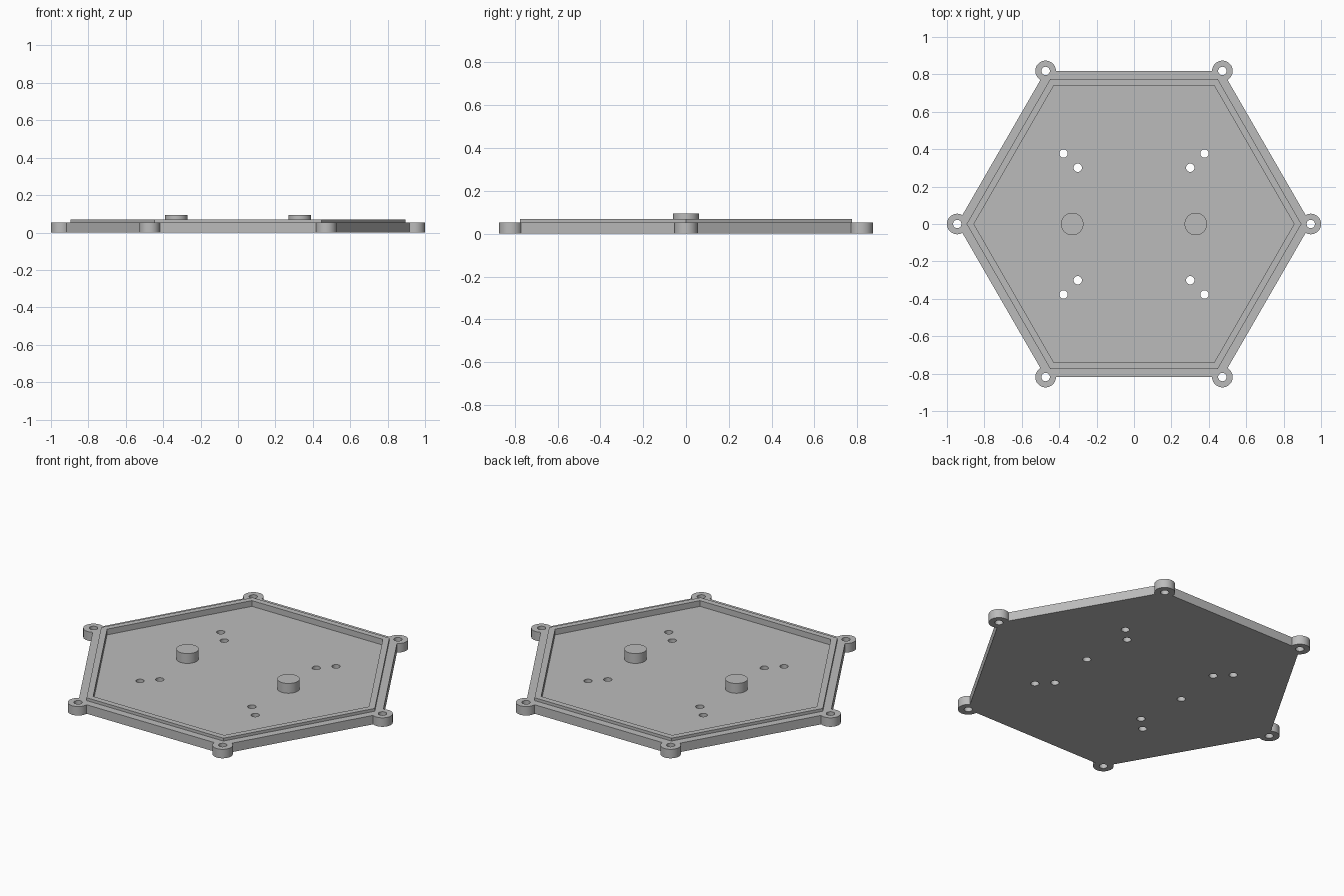
import bpy, bmesh, math
from math import cos, sin, pi

if "Cube" in bpy.data.objects:
    bpy.data.objects.remove(bpy.data.objects["Cube"])

CORNER_R, BOSS_R, HOLE_R = 0.945, 0.055, 0.0225
BASE_Z, RIDGE_Z, FLOOR_Z, POST_Z = 0.053, 0.07, 0.036, 0.094

grey = bpy.data.materials.new("plain grey")
grey.diffuse_color = (0.5, 0.5, 0.5, 1)
grey.use_nodes = True
grey.node_tree.nodes["Principled BSDF"].inputs["Base Color"].default_value = grey.diffuse_color


def prism(name, points, z0, z1):
    """Upright solid from a closed outline."""
    bm = bmesh.new()
    face = bm.faces.new([bm.verts.new((x, y, z0)) for x, y in points])
    top = bmesh.ops.extrude_face_region(bm, geom=[face])["geom"]
    verts = [g for g in top if isinstance(g, bmesh.types.BMVert)]
    bmesh.ops.translate(bm, verts=verts, vec=(0, 0, z1 - z0))
    bmesh.ops.recalc_face_normals(bm, faces=bm.faces)
    mesh = bpy.data.meshes.new(name)
    bm.to_mesh(mesh)
    bm.free()
    mesh.materials.append(grey)
    obj = bpy.data.objects.new(name, mesh)
    bpy.context.collection.objects.link(obj)
    return obj


def ring(radius, n, cx=0, cy=0):
    return [(cx + radius * cos(2 * pi * i / n), cy + radius * sin(2 * pi * i / n))
            for i in range(n)]


def boolean(obj, other, operation):
    mod = obj.modifiers.new(other.name, "BOOLEAN")
    mod.operation, mod.object, mod.solver = operation, other, "EXACT"
    bpy.context.view_layer.objects.active = obj
    bpy.ops.object.modifier_apply(modifier=mod.name)
    bpy.data.objects.remove(other)


# Base outline: hexagon with a round screw lug at each corner
outline = []
for k in range(6):
    a = k * pi / 3
    cx, cy = CORNER_R * cos(a), CORNER_R * sin(a)
    for i in range(33):
        t = a - 2 * pi / 3 + i / 32 * 4 * pi / 3
        outline.append((cx + BOSS_R * cos(t), cy + BOSS_R * sin(t)))
plate = prism("base_plate", outline, 0, BASE_Z)

# Raised locating ridge around a sunken floor
boolean(plate, prism("ridge", ring(0.895, 6), 0.02, RIDGE_Z), "UNION")
boolean(plate, prism("pocket", ring(0.856, 6), FLOOR_Z, 0.2), "DIFFERENCE")

# Two support posts
for x in (-0.33, 0.33):
    boolean(plate, prism("post", ring(0.06, 48, x), 0.02, POST_Z), "UNION")

# Through holes in the lugs and the floor, blind holes under the posts
holes = [(x, y, 0.2) for x, y in ring(CORNER_R, 6)]
holes += [(sx * d, sy * d, 0.2) for d in (0.377, 0.301) for sx in (-1, 1) for sy in (-1, 1)]
holes += [(x, 0, 0.075) for x in (-0.33, 0.33)]
for x, y, z in holes:
    boolean(plate, prism("hole", ring(HOLE_R, 32, x, y), -0.1, z), "DIFFERENCE")

# Smooth round walls, crisp edges
plate.select_set(True)
bpy.context.view_layer.objects.active = plate
bpy.ops.object.shade_smooth_by_angle(angle=math.radians(30))
